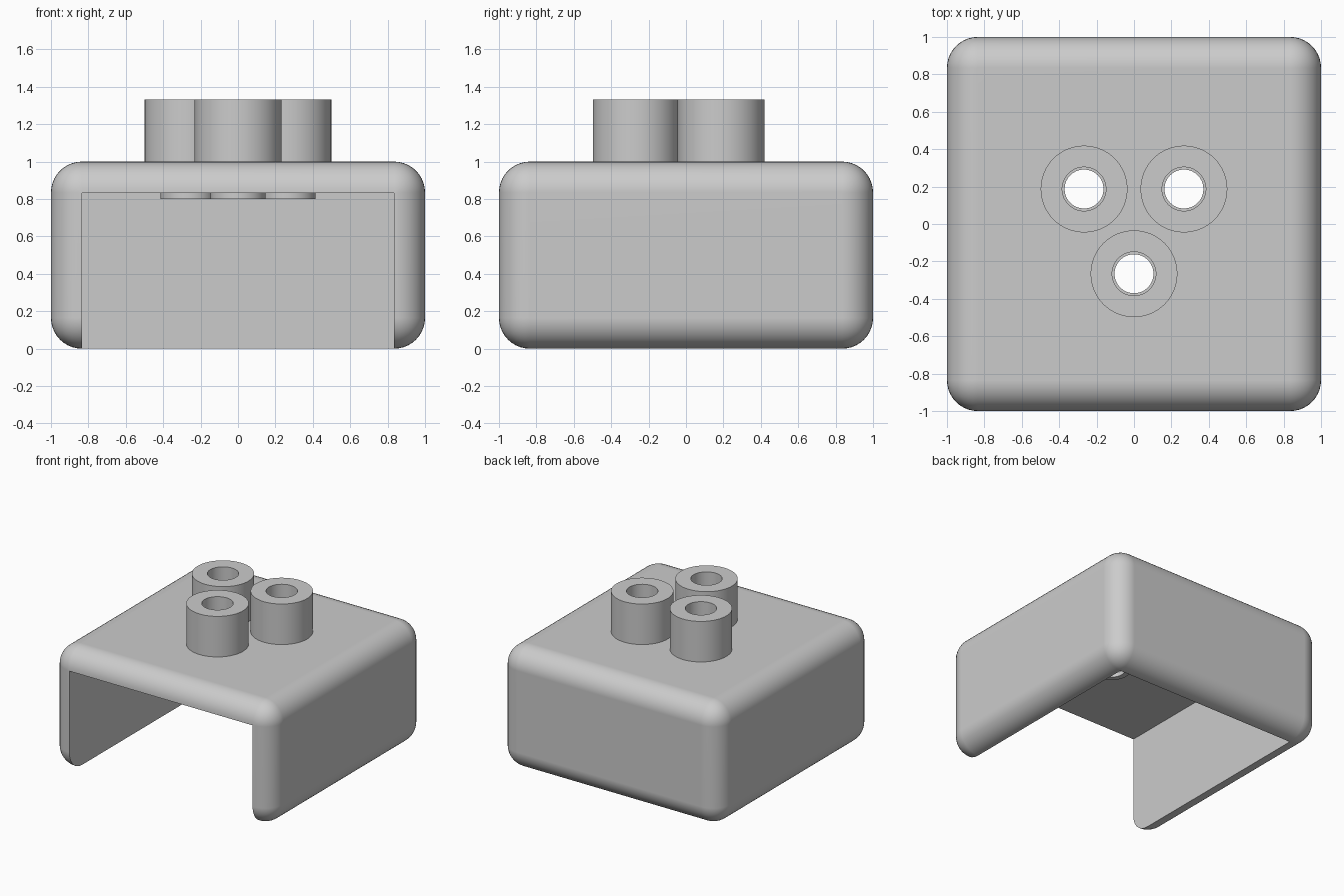
import bpy, bmesh, math
from mathutils import Matrix, Vector

if "Cube" in bpy.data.objects:
    bpy.data.objects.remove(bpy.data.objects["Cube"], do_unlink=True)

grey = bpy.data.materials.new("plain grey")
grey.use_nodes = True
grey.diffuse_color = (0.6, 0.6, 0.6, 1)
grey.node_tree.nodes["Principled BSDF"].inputs["Base Color"].default_value = grey.diffuse_color

WALL = 0.167
TUBES = {"left": (0.267, 0.187), "right": (-0.267, 0.187), "front": (0, -0.266)}


def add_object(name, bm):
    bmesh.ops.recalc_face_normals(bm, faces=bm.faces)
    mesh = bpy.data.meshes.new(name)
    bm.to_mesh(mesh)
    bm.free()
    mesh.materials.append(grey)
    obj = bpy.data.objects.new(name, mesh)
    bpy.context.collection.objects.link(obj)
    return obj


def box(name, low, high):
    bm = bmesh.new()
    low, high = Vector(low), Vector(high)
    place = Matrix.Translation((low + high) / 2) @ Matrix.Diagonal((*(high - low), 1))
    bmesh.ops.create_cube(bm, size=1, matrix=place)
    return add_object(name, bm)


def lathe(name, profile, x, y):
    bm = bmesh.new()
    verts = [bm.verts.new((r, 0, z)) for r, z in profile]
    edges = [bm.edges.new((v, verts[i - 1])) for i, v in enumerate(verts)]
    bmesh.ops.spin(bm, geom=verts + edges, cent=(0, 0, 0), axis=(0, 0, 1),
                   angle=math.tau, steps=64)
    bmesh.ops.remove_doubles(bm, verts=bm.verts, dist=0.0001)
    bmesh.ops.translate(bm, verts=bm.verts, vec=(x, y, 0))
    return add_object(name, bm)


def select(obj):
    bpy.ops.object.select_all(action="DESELECT")
    obj.select_set(True)
    bpy.context.view_layer.objects.active = obj


def smooth(obj):
    select(obj)
    bpy.ops.object.shade_smooth_by_angle(angle=math.radians(30))


# Rounded shell, hollowed from below and from the front
shell = box("shell", (-1, -1, 0), (1, 1, 1))
bevel = shell.modifiers.new("rounding", "BEVEL")
bevel.width = 0.165
bevel.segments = 10

inner = 1 - WALL
cutters = [box("cavity_cutter", (-inner, -1.2, -0.2), (inner, inner, inner))]

# Stepped tubes that pass through the roof and end in a short collar below
tube_profile = [(0.104, 0.8), (0.148, 0.8), (0.148, 0.95), (0.232, 0.95),
                (0.232, 1.333), (0.117, 1.333), (0.117, 0.835), (0.104, 0.835)]
for side, (x, y) in TUBES.items():
    smooth(lathe(side + "_tube", tube_profile, x, y))
    # Holes in the roof, with their walls hidden inside the tubes
    bm = bmesh.new()
    bmesh.ops.create_cone(bm, cap_ends=True, segments=32, radius1=0.135, radius2=0.135,
                          depth=1, matrix=Matrix.Translation((x, y, 1)))
    cutters.append(add_object(side + "_hole_cutter", bm))

for cutter in cutters:
    cut = shell.modifiers.new(cutter.name, "BOOLEAN")
    cut.operation = "DIFFERENCE"
    cut.solver = "EXACT"
    cut.object = cutter

select(shell)
for name in [m.name for m in shell.modifiers]:
    bpy.ops.object.modifier_apply(modifier=name)
for cutter in cutters:
    bpy.data.objects.remove(cutter, do_unlink=True)

smooth(shell)
normals = shell.modifiers.new("flat_face_normals", "WEIGHTED_NORMAL")
normals.keep_sharp = True
